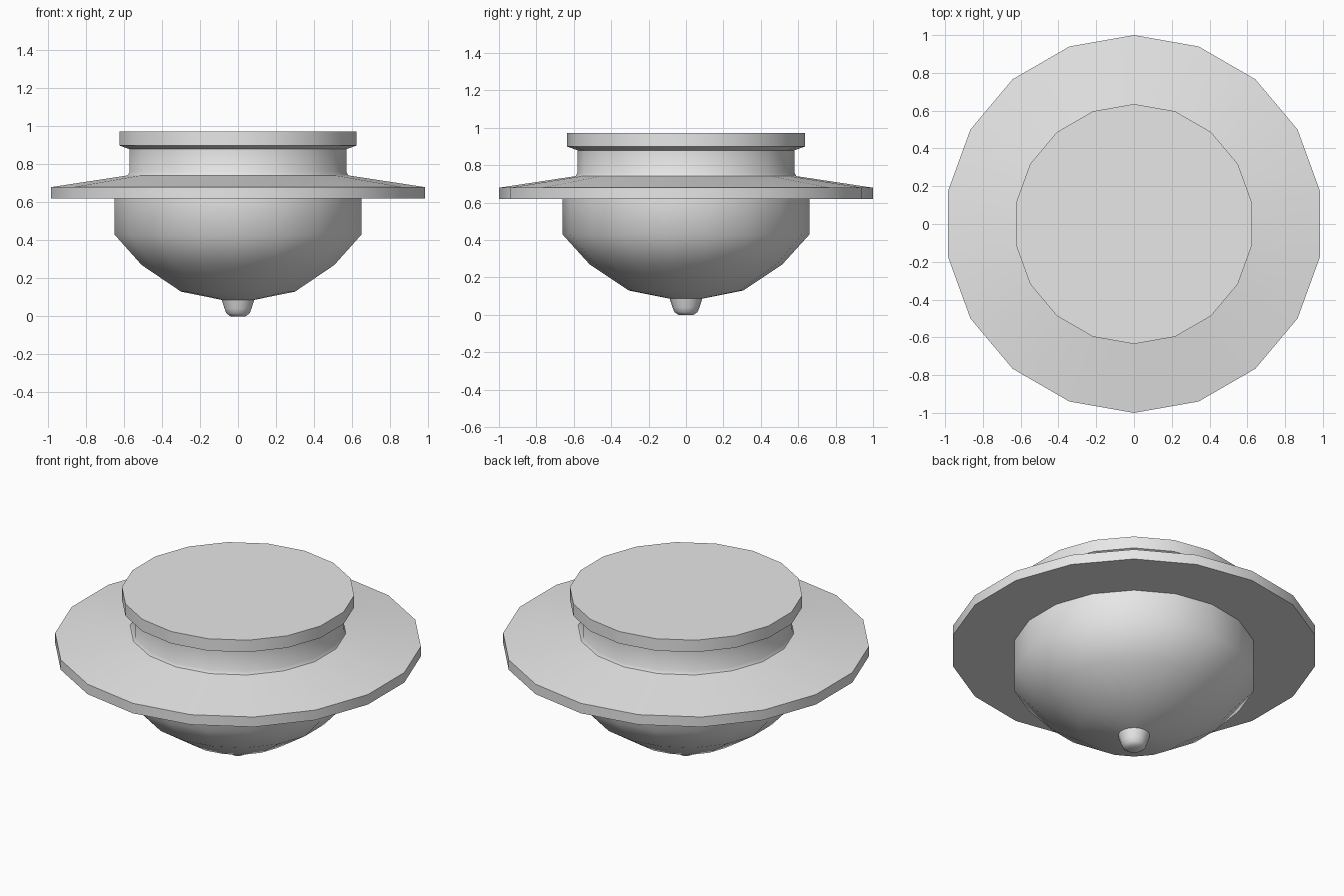
import bpy, bmesh, math

cube = bpy.data.objects.get("Cube")
if cube:
    bpy.data.objects.remove(cube, do_unlink=True)

grey = bpy.data.materials.new("plain grey")
grey.use_nodes = True
colour = (0.8, 0.8, 0.8, 1)
grey.diffuse_color = colour
grey.node_tree.nodes["Principled BSDF"].inputs["Base Color"].default_value = colour

SIDES = 18


def lathe(name, profile, cap_bottom=False, cap_top=False):
    """Turn a (radius, height) profile, listed from bottom to top."""
    bm = bmesh.new()
    rings = []
    for r, z in profile:
        ring = []
        for i in range(SIDES):
            a = math.pi / 2 + math.tau * i / SIDES
            ring.append(bm.verts.new((r * math.cos(a), r * math.sin(a), z)))
        rings.append(ring)
    for low, high in zip(rings, rings[1:]):
        for i in range(SIDES):
            j = (i + 1) % SIDES
            bm.faces.new((low[i], low[j], high[j], high[i]))
    if cap_bottom:
        bm.faces.new(rings[0][::-1])
    if cap_top:
        bm.faces.new(rings[-1])
    mesh = bpy.data.meshes.new(name)
    bm.to_mesh(mesh)
    bm.free()
    mesh.materials.append(grey)
    obj = bpy.data.objects.new(name, mesh)
    bpy.context.collection.objects.link(obj)
    bpy.ops.object.select_all(action="DESELECT")
    obj.select_set(True)
    bpy.context.view_layer.objects.active = obj
    bpy.ops.object.shade_smooth_by_angle(angle=math.radians(50))
    return obj


# Small rounded tip under the bowl
lathe("bottom_knob", [(0.04, 0), (0.062, 0.015), (0.072, 0.04), (0.088, 0.09)], cap_bottom=True)
# Faceted bowl
lathe("bowl", [(0.08, 0.085), (0.305, 0.13), (0.515, 0.27), (0.66, 0.43), (0.66, 0.62)])
# Wide sloping flange with a flat underside
lathe("flange", [(0.66, 0.62), (1, 0.62), (1, 0.68), (0.59, 0.742)])
# Narrow neck flaring slightly at its foot
lathe("neck", [(0.59, 0.742), (0.58, 0.76), (0.58, 0.88)])
# Flat lid with a bevelled underside
lathe("lid", [(0.58, 0.88), (0.622, 0.895), (0.635, 0.9), (0.635, 0.972)], cap_top=True)
